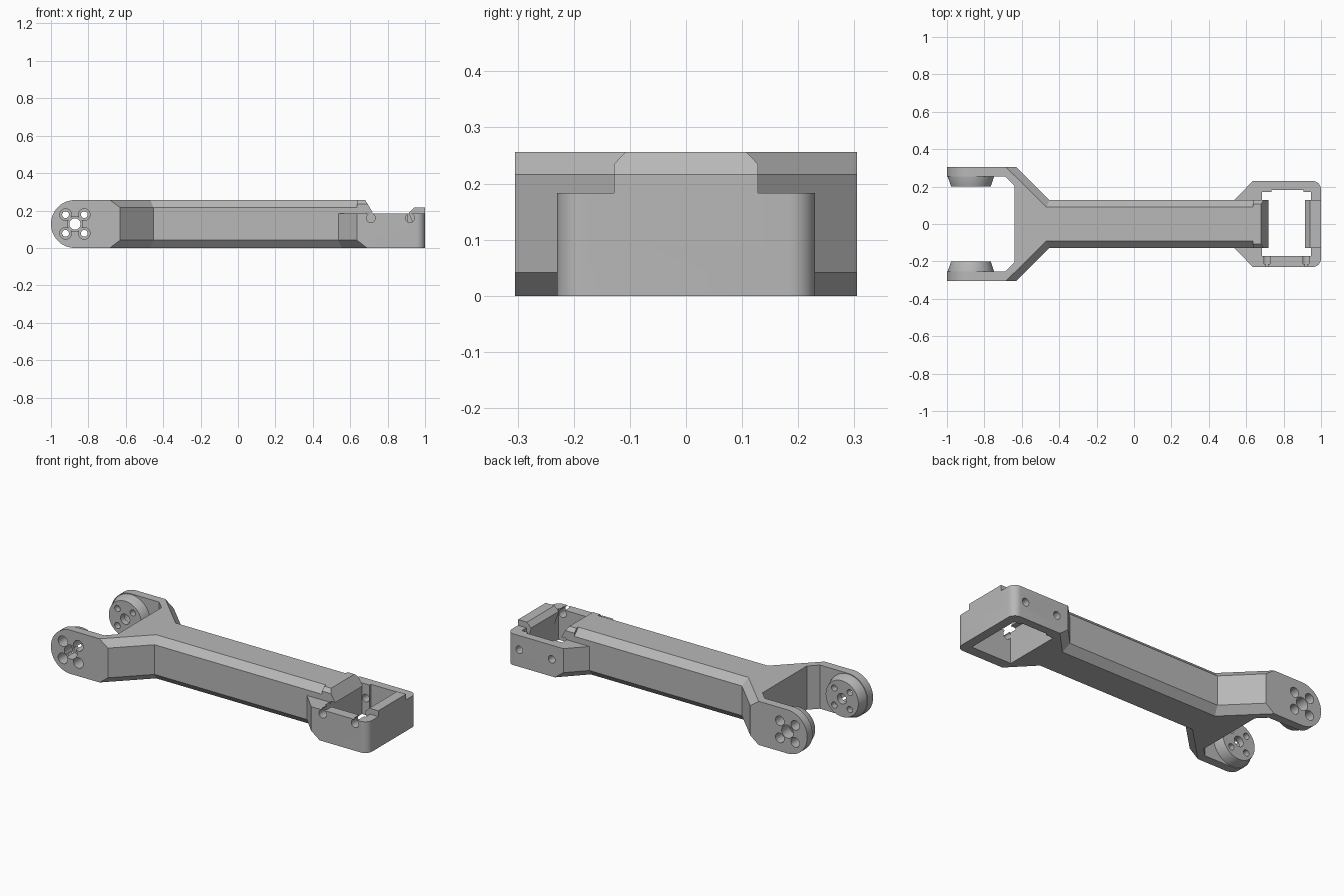
import bpy, bmesh, math

cube = bpy.data.objects.get("Cube")
if cube:
    bpy.data.objects.remove(cube, do_unlink=True)

H = 0.256          # full height
PIVOT = (-0.872, H / 2)

grey = bpy.data.materials.new("plain grey")
grey.use_nodes = True
grey.diffuse_color = (0.48, 0.48, 0.48, 1)
grey.node_tree.nodes["Principled BSDF"].inputs["Base Color"].default_value = grey.diffuse_color


def loft(name, sections):
    """Closed solid through matching rings of points."""
    bm = bmesh.new()
    rings = [[bm.verts.new(p) for p in s] for s in sections]
    n = len(rings[0])
    for a, b in zip(rings, rings[1:]):
        for i in range(n):
            j = (i + 1) % n
            bm.faces.new((a[i], a[j], b[j], b[i]))
    bm.faces.new(rings[0])
    bm.faces.new(rings[-1])
    bmesh.ops.recalc_face_normals(bm, faces=bm.faces)
    mesh = bpy.data.meshes.new(name)
    bm.to_mesh(mesh)
    bm.free()
    mesh.materials.append(grey)
    obj = bpy.data.objects.new(name, mesh)
    bpy.context.collection.objects.link(obj)
    return obj


def plan(points, z):
    return [(x, y, z) for x, y in points]


def side(points, y):
    return [(x, y, z) for x, z in points]


def mirrored(half):
    return half + [(x, -y) for x, y in reversed(half)]


def circle(cx, cz, r, n=32):
    return [(cx + r * math.cos(math.tau * i / n), cz + r * math.sin(math.tau * i / n))
            for i in range(n)]


def rod(name, cx, cz, r, y0, y1):
    return loft(name, [side(circle(cx, cz, r), y0), side(circle(cx, cz, r), y1)])


def box(name, x0, x1, y0, y1, z0, z1):
    pts = [(x0, y0), (x1, y0), (x1, y1), (x0, y1)]
    return loft(name, [plan(pts, z0), plan(pts, z1)])


def combine(obj, other, operation):
    other.hide_render = True
    mod = obj.modifiers.new("bool", 'BOOLEAN')
    mod.operation, mod.solver, mod.object = operation, 'EXACT', other
    bpy.context.view_layer.objects.active = obj
    bpy.ops.object.modifier_apply(modifier=mod.name)
    bpy.data.objects.remove(other, do_unlink=True)


def cut(obj, other):
    combine(obj, other, 'DIFFERENCE')


def join(obj, other):
    combine(obj, other, 'UNION')


# Beam and fork: wide outline with chamfered upper and lower edges
wide = mirrored([(-1.02, 0.305), (-0.63, 0.305), (-0.452, 0.128), (0.64, 0.128)])
inset = mirrored([(-1.02, 0.305), (-0.685, 0.305), (-0.468, 0.09), (0.64, 0.09)])
arm = loft("link_arm", [plan(inset, 0), plan(wide, 0.042),
                        plan(wide, 0.216), plan(inset, H)])

# Gap between the fork arms
gap = mirrored([(-1.1, 0.255), (-0.69, 0.255), (-0.64, 0.205)])
cut(arm, loft("fork_gap", [plan(gap, -0.1), plan(gap, 0.4)]))

# Rounded fork ends
px, pz = PIVOT
arc = [(px - 0.128 * math.sin(t), pz + 0.128 * math.cos(t))
       for t in (math.pi * i / 32 for i in range(33))]
corner = arc + [(px, -0.05), (-1.1, -0.05), (-1.1, 0.31), (px, 0.31)]
cut(arm, loft("end_rounding", [side(corner, -0.5), side(corner, 0.5)]))

# Tapered bosses inside the fork, with bolt pattern
for s in (1, -1):
    join(arm, loft("boss", [side(circle(px, pz, r, 48), s * y)
                            for r, y in ((0.124, 0.285), (0.124, 0.253), (0.106, 0.2))]))
for s, grow in ((1, 0), (-1, 0.003)):
    holes = [(px, pz, 0.03, 0.038)]
    holes += [(px + dx, pz + dz, 0.018, 0.028)
              for dx in (-0.05, 0.05) for dz in (-0.05, 0.05)]
    for x, z, r, counter in holes:
        cut(arm, rod("bolt_hole", x, z, r, s * 0.15, s * 0.35))
        cut(arm, rod("counterbore", x, z, counter + grow, s * 0.235, s * 0.35))

# Motor bracket: flared box with rounded far corners
rounding = [(0.955 + 0.045 * math.sin(t), 0.185 + 0.045 * math.cos(t))
            for t in (math.pi / 2 * i / 8 for i in range(9))]
outer = mirrored([(0.50, 0.09), (0.635, 0.23)] + rounding)
lower = mirrored([(0.517, 0.05), (0.69, 0.23)] + rounding)
bracket = loft("motor_bracket", [plan(lower, 0), plan(outer, 0.042), plan(outer, 0.183)])

# Raised tab on the end wall
tab = [(0.915, 0.183), (0.915, 0.19), (0.942, 0.217), (1.0, 0.217), (1.0, 0.1), (0.946, 0.1)]
cut(bracket, box("pocket", 0.685, 0.946, -0.17, 0.17, -0.1, 0.4))
cut(bracket, box("pocket_relief", 0.735, 0.905, 0, 0.182, -0.1, 0.4))
join(bracket, loft("end_tab", [side(tab, -0.128), side(tab, 0.128)]))

# Screw slots open at the top on one wall, plain screw holes on the other
for x in (0.71, 0.92):
    cut(bracket, rod("screw_slot", x, 0.16, 0.024, -0.3, -0.15))
    cut(bracket, box("slot_opening", x - 0.016, x + 0.016, -0.215, -0.15, 0.16, 0.3))
    cut(bracket, rod("screw_hole", x, 0.1, 0.022, 0.15, 0.3))

# Sloped retaining lip at the end of the beam
def lip_profile(top, edge):
    return [(0.635, 0.15), (0.685, 0.15), (0.69, 0.19), (0.72, 0.19), (edge, top), (0.635, top)]


lip = loft("retaining_lip", [side(lip_profile(t, e), y) for t, e, y in (
    (0.235, 0.693, -0.128), (H, 0.68, -0.108), (H, 0.68, 0.108), (0.235, 0.693, 0.128))])

join(arm, bracket)
join(arm, lip)

# Smooth the round parts, keep the edges crisp
bpy.ops.object.select_all(action='DESELECT')
arm.select_set(True)
bpy.context.view_layer.objects.active = arm
bpy.ops.object.shade_smooth_by_angle(angle=math.radians(25))
